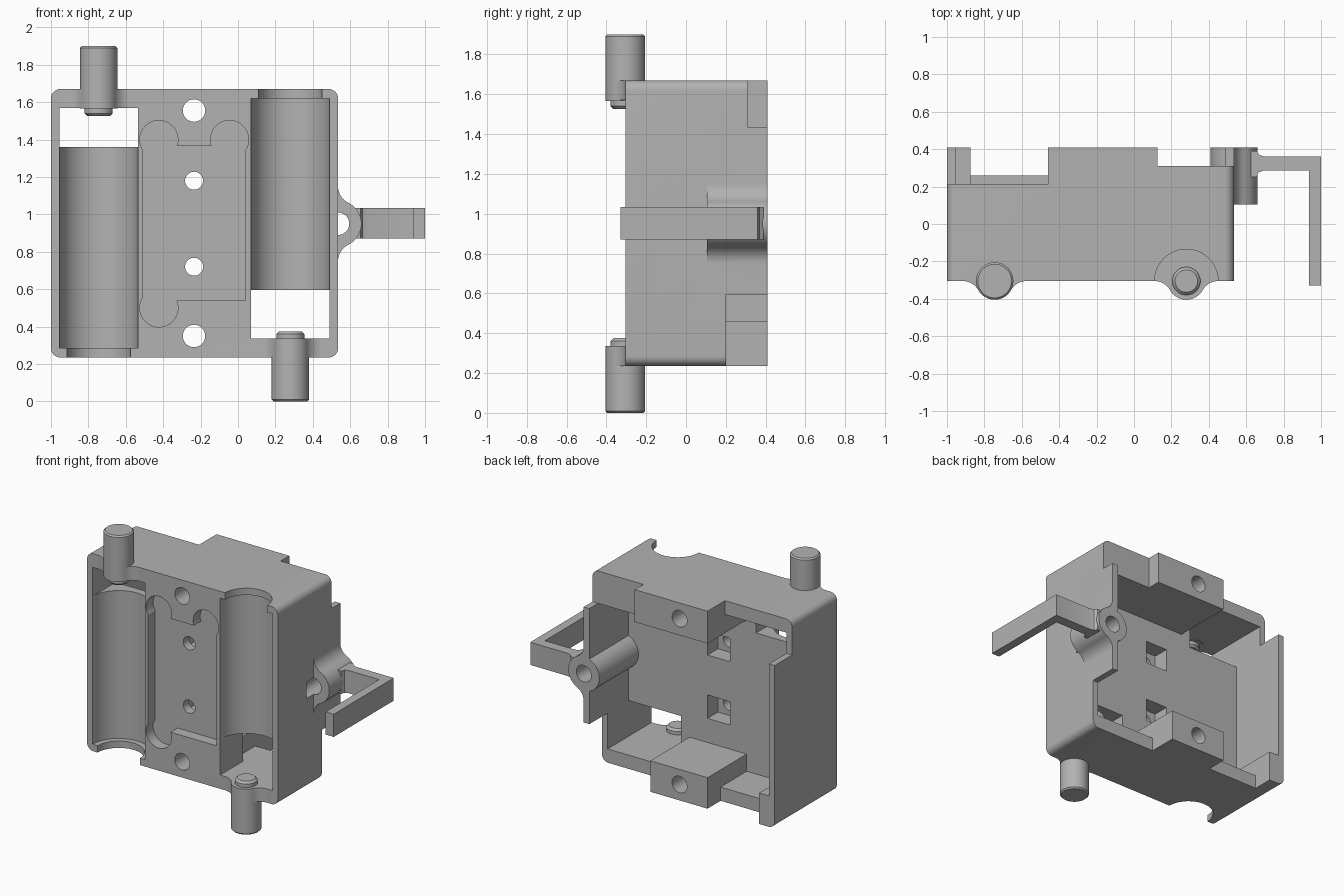
import bpy, bmesh
from math import sin, cos, pi, atan2, hypot
from mathutils import Matrix

cube = bpy.data.objects.get("Cube")
if cube:
    bpy.data.objects.remove(cube)

grey = bpy.data.materials.new("plain grey")
grey.use_nodes = True
grey.diffuse_color = (0.45, 0.45, 0.45, 1)
grey.node_tree.nodes["Principled BSDF"].inputs["Base Color"].default_value = (0.45, 0.45, 0.45, 1)


def finish(name, bm):
    bmesh.ops.recalc_face_normals(bm, faces=bm.faces)
    mesh = bpy.data.meshes.new(name)
    bm.to_mesh(mesh)
    bm.free()
    mesh.materials.append(grey)
    obj = bpy.data.objects.new(name, mesh)
    bpy.context.collection.objects.link(obj)
    return obj


def prism(name, pts, axis, lo, hi):
    """Extrude a flat outline along y (points are x, z) or z (points are x, y)."""
    bm = bmesh.new()
    place = (lambda a, b: (a, lo, b)) if axis == "y" else (lambda a, b: (a, b, lo))
    face = bm.faces.new([bm.verts.new(place(a, b)) for a, b in pts])
    out = bmesh.ops.extrude_face_region(bm, geom=[face])
    moved = [v for v in out["geom"] if isinstance(v, bmesh.types.BMVert)]
    shift = (0, hi - lo, 0) if axis == "y" else (0, 0, hi - lo)
    bmesh.ops.translate(bm, verts=moved, vec=shift)
    return finish(name, bm)


def circle(cx, cy, r, n=48):
    return [(cx + r * cos(2 * pi * i / n), cy + r * sin(2 * pi * i / n)) for i in range(n)]


def rect(x0, x1, z0, z1, r=0.0, n=8):
    if not r:
        return [(x0, z0), (x1, z0), (x1, z1), (x0, z1)]
    centres = [(x1 - r, z1 - r), (x0 + r, z1 - r), (x0 + r, z0 + r), (x1 - r, z0 + r)]
    return [(cx + r * cos(pi / 2 * (k + i / n)), cz + r * sin(pi / 2 * (k + i / n)))
            for k, (cx, cz) in enumerate(centres) for i in range(n + 1)]


def blend(r, c, base=-0.03, n=10):
    """Half round of radius r that flows into a flat wall at distance c."""
    f = (c * c - r * r) / (2 * r)
    end, start = atan2(-f, c), atan2(f, -c)
    half = [(-c, base)]
    for i in range(n + 1):
        a = -pi / 2 + (end + pi / 2) * i / n
        half.append((-c + f * cos(a), f + f * sin(a)))
    for i in range(1, n + 1):
        a = start + (pi / 2 - start) * i / n
        half.append((r * cos(a), r * sin(a)))
    return half + [(-u, v) for u, v in reversed(half[:-1])]


def lathe(name, profile, x, y):
    bm = bmesh.new()
    verts = [bm.verts.new((r, 0, z)) for r, z in profile]
    edges = [bm.edges.new(pair) for pair in zip(verts, verts[1:])]
    bmesh.ops.spin(bm, geom=verts + edges, cent=(0, 0, 0), axis=(0, 0, 1),
                   angle=2 * pi, steps=48)
    bmesh.ops.remove_doubles(bm, verts=bm.verts, dist=0.0001)
    bmesh.ops.transform(bm, matrix=Matrix.Translation((x, y, 0)), verts=bm.verts)
    return finish(name, bm)


def combine(target, tool, operation):
    mod = target.modifiers.new(operation.lower(), "BOOLEAN")
    mod.object, mod.operation, mod.solver = tool, operation, "EXACT"
    bpy.context.view_layer.objects.active = target
    bpy.ops.object.modifier_apply(modifier=mod.name)
    bpy.data.objects.remove(tool)


FRONT, BACK, FLOOR = -0.305, 0.41, -0.04
LEFT_X, RIGHT_X, MID_X = -0.745, 0.28, -0.235

# Housing block with rounded long corners
body = prism("housing", rect(-1, 0.535, 0.235, 1.67, 0.05), "y", FRONT, BACK)


def cut(pts, axis, lo, hi):
    combine(body, prism("cutter", pts, axis, lo, hi), "DIFFERENCE")


def add(pts, axis, lo, hi):
    combine(body, prism("addition", pts, axis, lo, hi), "UNION")


# Rear cavity, leaving the screw blocks standing
cut([(-0.955, 0.46), (-0.875, 0.46), (-0.875, 0.335), (-0.46, 0.335), (-0.46, 0.46),
     (0, 0.46), (0, 0.335), (0.49, 0.335), (0.49, 1.435), (-0.46, 1.435),
     (-0.46, 1.57), (-0.955, 1.57)], "y", FLOOR, 0.6)

# Stepped rear rim
cut(rect(-1.1, -0.46, 1.42, 1.8), "y", 0.21, 0.6)
cut(rect(0.125, 0.7, 1.435, 1.8), "y", 0.31, 0.6)
cut(rect(0, 0.7, 0.1, 0.595), "y", 0.2, 0.6)
cut(rect(-0.875, -0.46, 0.1, 0.4), "y", 0.26, 0.6)

# Round troughs, their narrower end openings and the windows
for x, trough, rim, window in (
        (LEFT_X, (0.285, 1.37), (0.1, 0.3), (1.36, 1.57)),
        (RIGHT_X, (0.585, 1.62), (1.6, 1.8), (0.335, 0.595))):
    cut(circle(x, FRONT, 0.21, 64), "z", *trough)
    cut(circle(x, FRONT, 0.17, 64), "z", *rim)
    cut(rect(x - 0.21, x + 0.21, *window), "y", -0.6, 0.0)

# Shallow front recess with three round lobes
cut(rect(-0.51, 0.04, 0.54, 1.365), "y", -0.6, FRONT + 0.08)
for x, z in ((-0.423, 1.4), (-0.045, 1.4), (-0.423, 0.5)):
    cut(circle(x, z, 0.102), "y", -0.6, FRONT + 0.08)

# Screw holes and square nut pockets
for z, r in ((1.555, 0.06), (0.35, 0.06), (1.18, 0.048), (0.72, 0.048)):
    cut(circle(MID_X, z, r, 32), "y", -0.6, 0.6)
for z in (1.18, 0.72):
    cut(rect(MID_X - 0.09, MID_X + 0.09, z - 0.085, z + 0.085), "y", -0.16, 0.1)

# Pivot boss on the side wall, inside and outside
boss = blend(0.125, 0.2)
add([(0.535 + v, 0.95 + u) for u, v in boss], "y", 0.105, BACK)
add([(0.535 - v, 0.95 + u) for u, v in blend(0.125, 0.2, 0.0)], "y", FLOOR - 0.03, BACK)

# Blended pin seats on the end walls
for x, z0, z1 in ((LEFT_X, 1.57, 1.67), (RIGHT_X, 0.235, 0.335)):
    add([(x + u, FRONT - v) for u, v in blend(0.1, 0.17)], "z", z0, z1)

# Bore through the boss
cut(circle(0.535, 0.95, 0.06, 32), "y", 0.02, 0.6)

# Hinge pins with stepped tips
pin = [(0, 0), (0.09, 0), (0.1, 0.01), (0.1, 0.335), (0.075, 0.335),
       (0.075, 0.36), (0.06, 0.375), (0, 0.375)]
lower_pin = lathe("lower_pin", pin, RIGHT_X, FRONT)
upper_pin = lathe("upper_pin", [(r, 1.9 - z) for r, z in pin], LEFT_X, FRONT)

# Bent side arm with a flared root
arm = prism("side_arm", [(0.62, 0.25), (0.655, 0.25), (0.665, 0.275), (0.69, 0.285),
                         (0.935, 0.285), (0.935, -0.33), (1, -0.33), (1, 0.36),
                         (0.7, 0.36), (0.67, 0.37), (0.655, 0.39), (0.62, 0.39)],
            "z", 0.87, 1.035)

# Smooth the round surfaces, keep the edges crisp
for obj in (body, lower_pin, upper_pin, arm):
    bpy.ops.object.select_all(action="DESELECT")
    obj.select_set(True)
    bpy.context.view_layer.objects.active = obj
    bpy.ops.object.shade_smooth_by_angle(angle=0.5)
